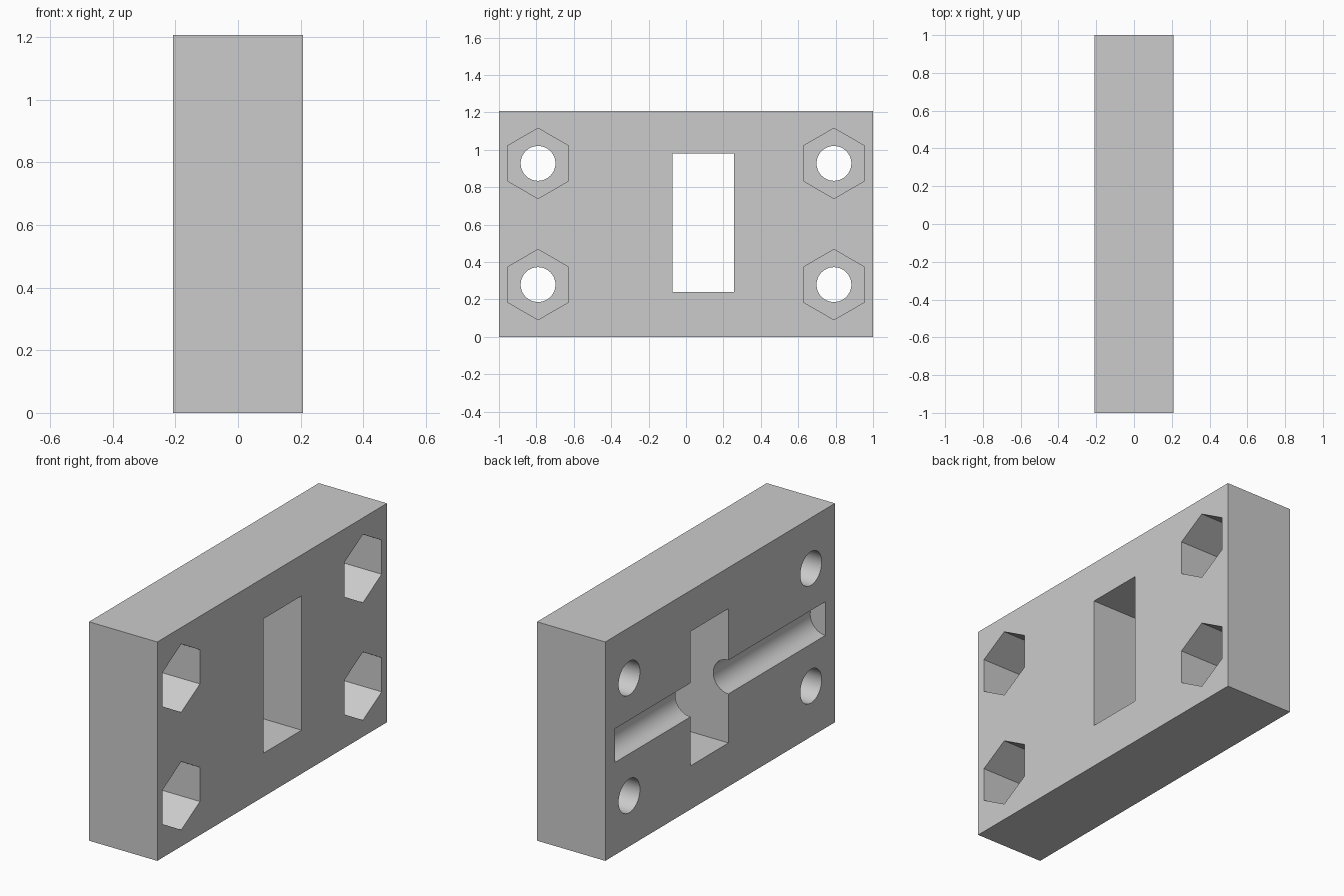
import bpy
import math

if "Cube" in bpy.data.objects:
    bpy.data.objects.remove(bpy.data.objects["Cube"], do_unlink=True)

THICK, LENGTH, HEIGHT = 0.416, 2.0, 1.206
MID = HEIGHT / 2
FACE = THICK / 2

grey = bpy.data.materials.new("plain_grey")
grey.use_nodes = True
colour = (0.6, 0.6, 0.6, 1)
grey.diffuse_color = colour
grey.node_tree.nodes["Principled BSDF"].inputs["Base Color"].default_value = colour


def box(name, centre, size):
    bpy.ops.mesh.primitive_cube_add(size=1, location=centre)
    ob = bpy.context.object
    ob.name = name
    ob.scale = size
    bpy.ops.object.transform_apply(location=True, rotation=True, scale=True)
    ob.data.materials.append(grey)
    return ob


def prism(name, sides, radius, depth, centre, rotation):
    bpy.ops.mesh.primitive_cylinder_add(vertices=sides, radius=radius, depth=depth,
                                        location=centre, rotation=rotation)
    ob = bpy.context.object
    ob.name = name
    bpy.ops.object.transform_apply(location=True, rotation=True, scale=True)
    ob.data.materials.append(grey)
    return ob


def cut(target, cutter):
    mod = target.modifiers.new("cut", 'BOOLEAN')
    mod.operation = 'DIFFERENCE'
    mod.solver = 'EXACT'
    mod.object = cutter
    bpy.ops.object.select_all(action='DESELECT')
    target.select_set(True)
    bpy.context.view_layer.objects.active = target
    bpy.ops.object.modifier_apply(modifier=mod.name)
    bpy.data.objects.remove(cutter, do_unlink=True)


# Main block
block = box("clamp_block", (0, 0, MID), (THICK, LENGTH, HEIGHT))

# Half-round rod channel, closed at both ends
cut(block, prism("channel_cutter", 64, 0.093, 1.834, (-FACE, 0, MID), (math.pi / 2, 0, 0)))

# Rectangular window right through the block
cut(block, box("window_cutter", (0, 0.092, 0.61), (1, 0.33, 0.74)))

# Corner bolt holes with deep hexagonal nut pockets, points up
POCKET = 0.27
for y in (-0.791, 0.791):
    for z in (MID - 0.324, MID + 0.324):
        cut(block, prism("bolt_cutter", 64, 0.093, 1, (0, y, z), (0, math.pi / 2, 0)))
        pocket = prism("nut_cutter", 6, 0.188, 1, (FACE - POCKET + 0.5, y, z),
                       (math.pi / 2, 0, math.pi / 2))
        # Keep a corner of the hexagon at the top
        cut(block, pocket)

bpy.ops.object.select_all(action='DESELECT')
block.select_set(True)
bpy.context.view_layer.objects.active = block
bpy.ops.object.shade_smooth_by_angle(angle=math.radians(30))
